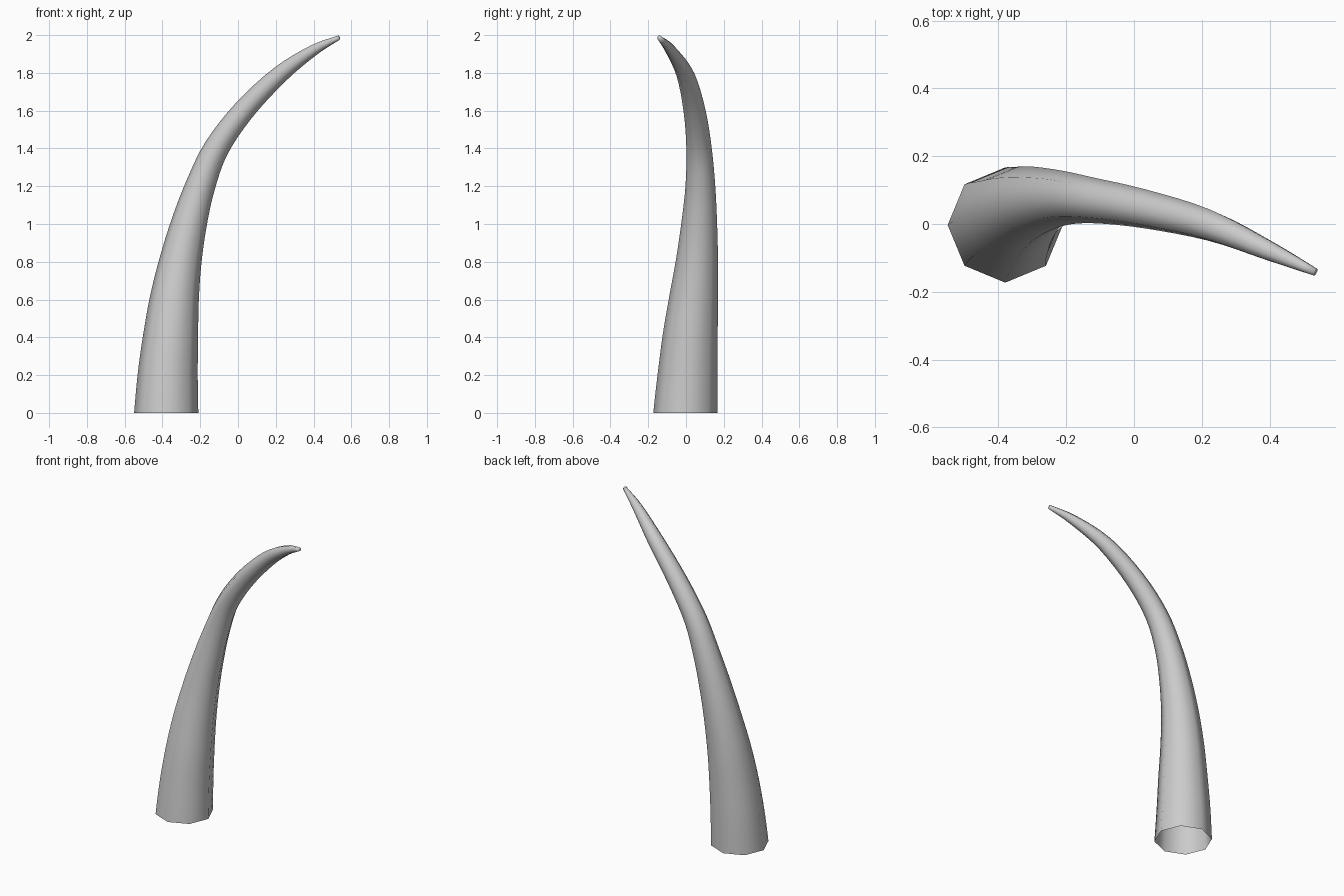
import bpy
import bmesh
import math
from mathutils import Vector

cube = bpy.data.objects.get("Cube")
if cube:
    bpy.data.objects.remove(cube, do_unlink=True)

SIDES = 8
STEPS = 4

# Centreline stations: x, y, z, radius
stations = [Vector(s) for s in (
    (-0.38, -0.003, 0.0, 0.17),
    (-0.372, 0.009, 0.2, 0.159),
    (-0.357, 0.022, 0.4, 0.146),
    (-0.337, 0.04, 0.6, 0.13),
    (-0.305, 0.058, 0.8, 0.112),
    (-0.26, 0.07, 1.0, 0.095),
    (-0.2, 0.076, 1.2, 0.079),
    (-0.115, 0.069, 1.4, 0.067),
    (0.03, 0.045, 1.6, 0.058),
    (0.22, -0.003, 1.79, 0.047),
    (0.4, -0.08, 1.92, 0.03),
    (0.535, -0.142, 1.987, 0.012),
)]


def spline(a, b, c, d, t):
    """Smooth interpolation between b and c."""
    return 0.5 * (2 * b + (c - a) * t + (2 * a - 5 * b + 4 * c - d) * t ** 2
                  + (3 * b - a - 3 * c + d) * t ** 3)


# Smooth the centreline, with extrapolated end stations
padded = ([2 * stations[0] - stations[1]] + stations
          + [2 * stations[-1] - stations[-2]])
path = [spline(*padded[i:i + 4], k / STEPS)
        for i in range(len(stations) - 1) for k in range(STEPS)]
path.append(stations[-1])

# Eight-sided rings swept along the path, open at the base
bm = bmesh.new()
up = Vector((0, 0, 1))
rings = []
for i, p in enumerate(path):
    ahead = path[min(i + 1, len(path) - 1)].xyz
    behind = path[max(i - 1, 0)].xyz
    tangent = up if i == 0 else ahead - behind
    turn = up.rotation_difference(tangent)
    ring = []
    for k in range(SIDES):
        a = math.tau * k / SIDES
        spoke = Vector((math.cos(a), math.sin(a), 0)) * p.w
        ring.append(bm.verts.new(p.xyz + turn @ spoke))
    rings.append(ring)
for low, high in zip(rings, rings[1:]):
    for k in range(SIDES):
        n = (k + 1) % SIDES
        bm.faces.new((low[k], low[n], high[n], high[k]))
# Blunt tip
bm.faces.new(rings[-1])
for face in bm.faces:
    face.smooth = True

mesh = bpy.data.meshes.new("horn")
bm.to_mesh(mesh)
bm.free()
horn = bpy.data.objects.new("horn", mesh)
bpy.context.collection.objects.link(horn)

# Plain grey surface
grey = bpy.data.materials.new("light grey")
grey.use_nodes = True
colour = (0.6, 0.6, 0.6, 1)
grey.diffuse_color = colour
grey.node_tree.nodes["Principled BSDF"].inputs["Base Color"].default_value = colour
mesh.materials.append(grey)
